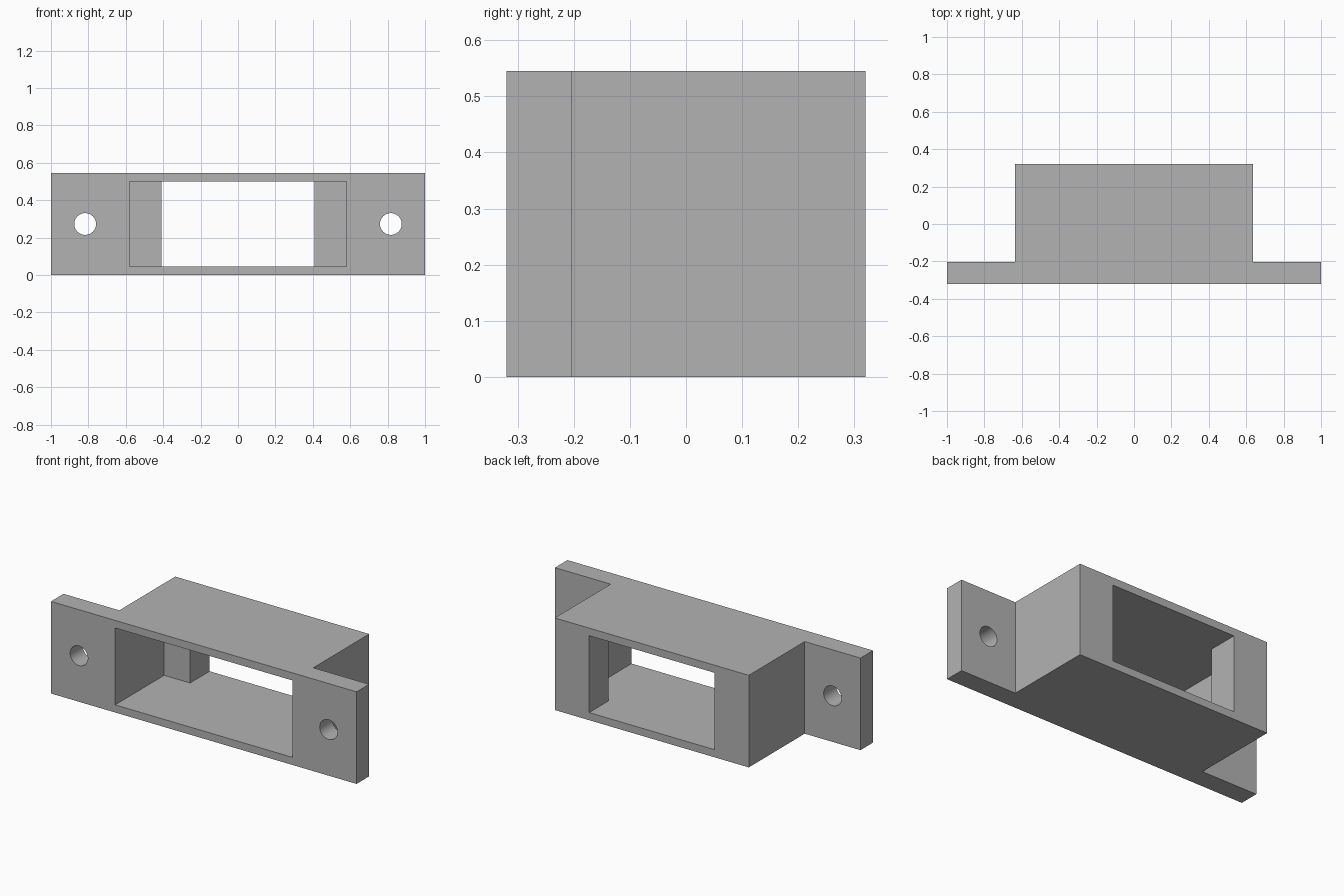
import bpy
import bmesh
import math

cube = bpy.data.objects.get("Cube")
if cube:
    bpy.data.objects.remove(cube, do_unlink=True)

HEIGHT = 0.545
FRONT, FLANGE_BACK, STEP, BACK = -0.32, -0.203, 0.138, 0.32
BODY_X, POCKET_X, WINDOW_X = 0.635, 0.58, 0.41
WALL = 0.045
HOLE_X, HOLE_R = 0.817, 0.058
OVER = 0.1  # how far cutters reach past the surface

grey = bpy.data.materials.new("plain grey")
grey.use_nodes = True
colour = (0.45, 0.45, 0.45, 1)
grey.diffuse_color = colour
grey.node_tree.nodes["Principled BSDF"].inputs["Base Color"].default_value = colour


def extrude_plan(name, right_half, z0, z1):
    """Mirror half a plan outline across x and extrude it upwards."""
    outline = right_half + [(-x, y) for x, y in reversed(right_half)]
    bm = bmesh.new()
    face = bm.faces.new([bm.verts.new((x, y, z0)) for x, y in outline])
    top = bmesh.ops.extrude_face_region(bm, geom=[face])["geom"]
    bmesh.ops.translate(bm, vec=(0, 0, z1 - z0),
                        verts=[g for g in top if isinstance(g, bmesh.types.BMVert)])
    bmesh.ops.recalc_face_normals(bm, faces=bm.faces)
    mesh = bpy.data.meshes.new(name)
    bm.to_mesh(mesh)
    bm.free()
    mesh.materials.append(grey)
    obj = bpy.data.objects.new(name, mesh)
    bpy.context.collection.objects.link(obj)
    return obj


def cut(target, cutter):
    """Subtract the cutter from the target, then discard it."""
    cutter.hide_render = True
    mod = target.modifiers.new("cut", "BOOLEAN")
    mod.operation = "DIFFERENCE"
    mod.solver = "EXACT"
    mod.object = cutter
    bpy.ops.object.select_all(action="DESELECT")
    target.select_set(True)
    bpy.context.view_layer.objects.active = target
    bpy.ops.object.modifier_apply(modifier=mod.name)
    bpy.data.objects.remove(cutter, do_unlink=True)


# Body with a mounting flange on each side
housing = extrude_plan("flanged_housing", [
    (1, FRONT), (1, FLANGE_BACK), (BODY_X, FLANGE_BACK), (BODY_X, BACK)], 0, HEIGHT)

# Wide front pocket narrowing to a window at the back
cut(housing, extrude_plan("pocket_cutter", [
    (POCKET_X, FRONT - OVER), (POCKET_X, STEP), (WINDOW_X, STEP),
    (WINDOW_X, BACK + OVER)], WALL, HEIGHT - WALL))

# Screw holes through the flanges
for side in (-1, 1):
    bpy.ops.mesh.primitive_cylinder_add(
        vertices=48, radius=HOLE_R, depth=0.4,
        location=(side * HOLE_X, (FRONT + FLANGE_BACK) / 2, HEIGHT / 2),
        rotation=(math.pi / 2, 0, 0))
    drill = bpy.context.object
    drill.name = "screw_hole_cutter"
    drill.data.materials.append(grey)
    cut(housing, drill)

bpy.ops.object.shade_smooth_by_angle(angle=math.radians(30))
